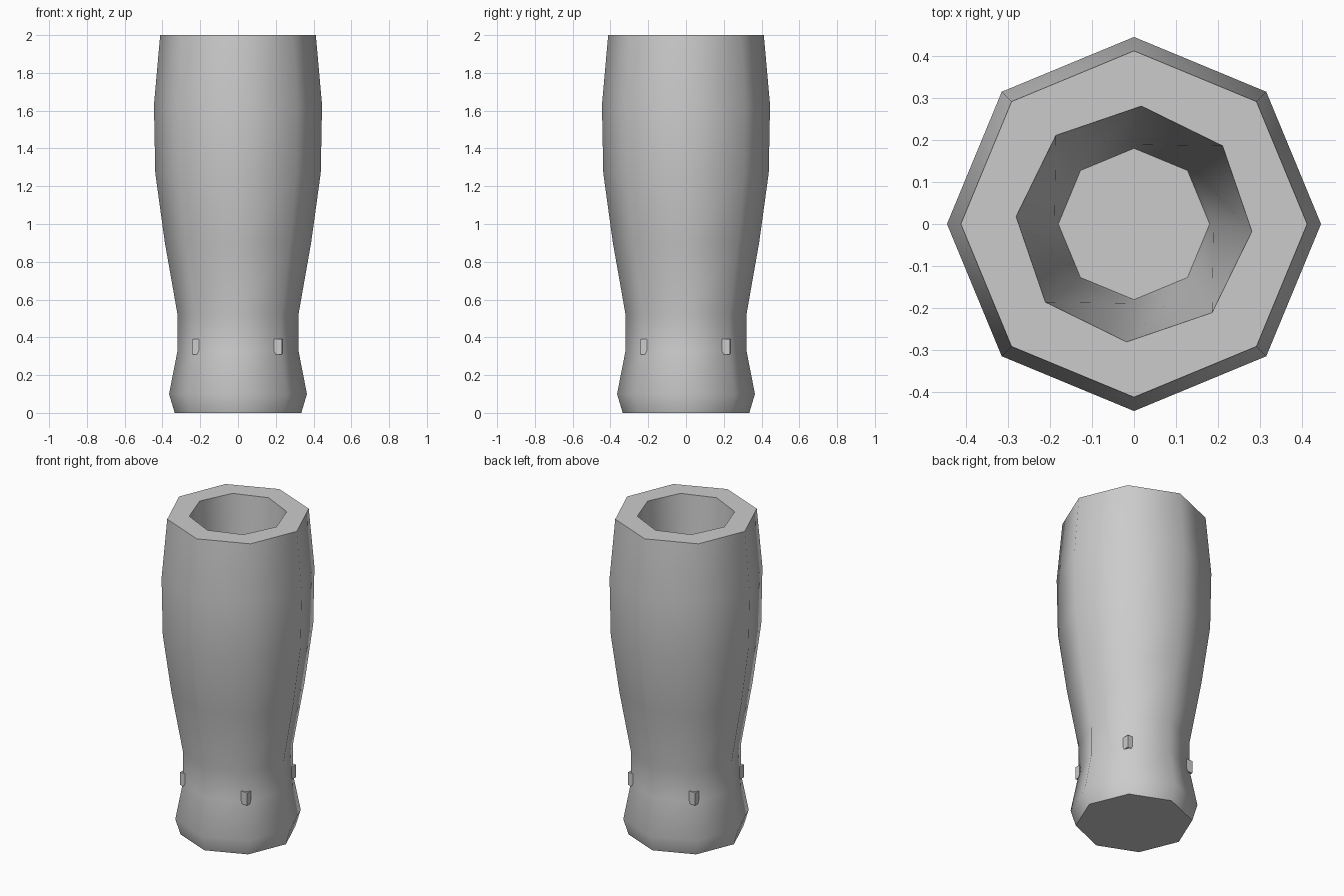
import bpy, bmesh, math

old = bpy.data.objects.get("Cube")
if old:
    bpy.data.objects.remove(old, do_unlink=True)

grey = bpy.data.materials.new("plain_grey")
grey.use_nodes = True
colour = (0.6, 0.6, 0.6, 1)
grey.diffuse_color = colour
grey.node_tree.nodes["Principled BSDF"].inputs["Base Color"].default_value = colour

SIDES = 8


def finish(name, bm, smooth=True):
    bmesh.ops.recalc_face_normals(bm, faces=bm.faces)
    mesh = bpy.data.meshes.new(name)
    bm.to_mesh(mesh)
    bm.free()
    mesh.materials.append(grey)
    obj = bpy.data.objects.new(name, mesh)
    bpy.context.collection.objects.link(obj)
    if smooth:
        bpy.ops.object.select_all(action="DESELECT")
        obj.select_set(True)
        bpy.context.view_layer.objects.active = obj
        bpy.ops.object.shade_smooth_by_angle(angle=math.radians(52))
    return obj


def add_ring(bm, radius, z, twist):
    angles = [math.tau * i / SIDES + math.radians(twist) for i in range(SIDES)]
    return [bm.verts.new((radius * math.cos(a), radius * math.sin(a), z)) for a in angles]


# Octagonal tumbler: outer wall going up, then the twisted hollow going down
# Each entry is radius, height, twist in degrees
profile = [
    (0.335, 0, 0), (0.365, 0.1, 0), (0.32, 0.33, 0), (0.32, 0.52, 0),
    (0.387, 0.9, 0), (0.438, 1.27, 0), (0.445, 1.63, 0), (0.412, 2, 0),
    (0.281, 2, -3.6), (0.189, 0.52, 1.6), (0.18, 0.4, 0),
]
bm = bmesh.new()
rings = [add_ring(bm, *p) for p in profile]
for low, high in zip(rings, rings[1:]):
    for i in range(SIDES):
        j = (i + 1) % SIDES
        bm.faces.new((low[i], low[j], high[j], high[i]))
bm.faces.new(rings[0])
bm.faces.new(rings[-1])
finish("tumbler_body", bm)

# Square slab inside the base, its corners just breaking the waist
bm = bmesh.new()
bmesh.ops.create_cube(bm, size=1)
bmesh.ops.scale(bm, vec=(0.476, 0.476, 0.08), verts=bm.verts)
slab = finish("base_slab", bm, smooth=False)
slab.location.z = 0.35
slab.rotation_euler.z = math.radians(-1)
